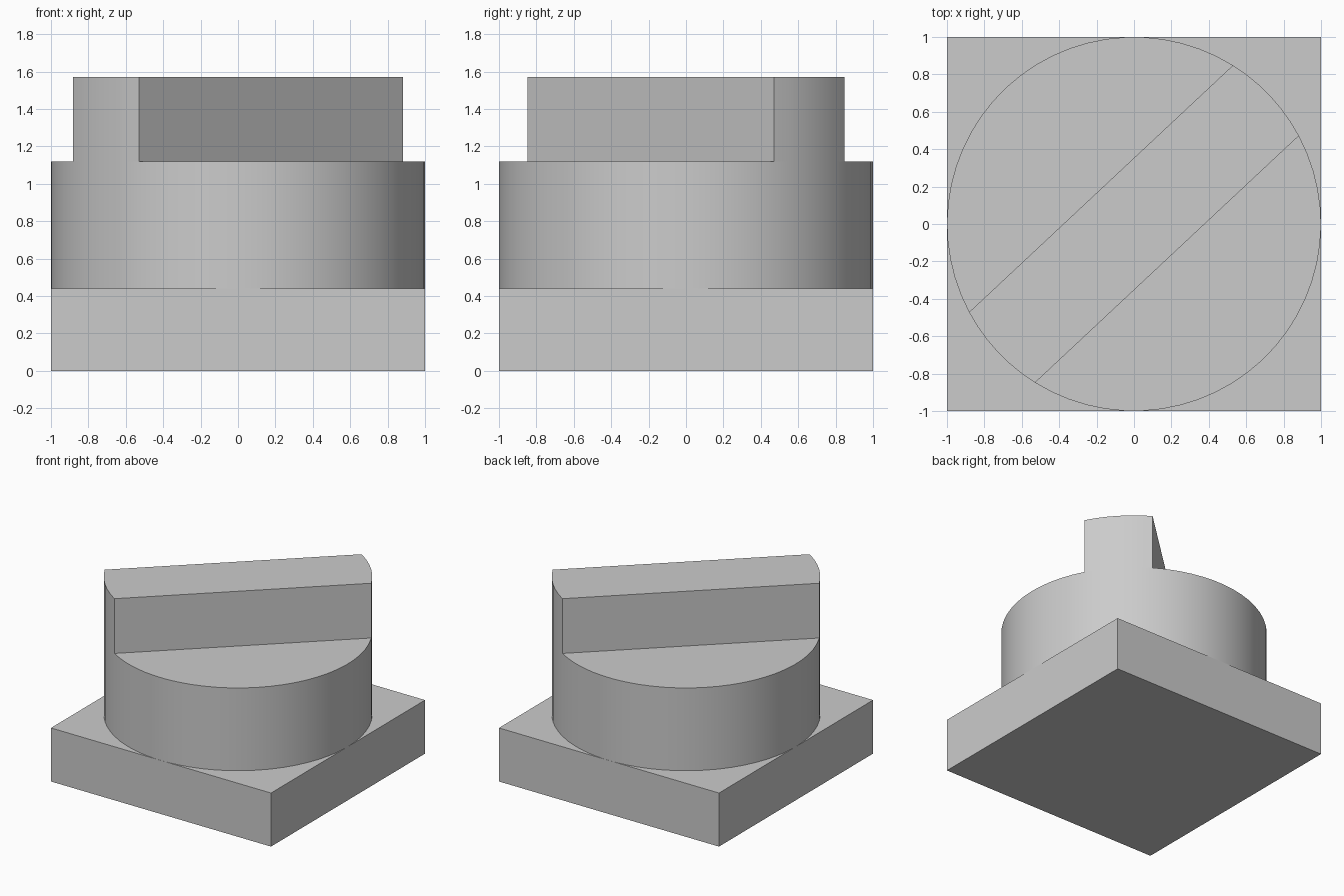
import bpy, bmesh, math

if "Cube" in bpy.data.objects:
    bpy.data.objects.remove(bpy.data.objects["Cube"], do_unlink=True)

BASE_TOP, DISC_TOP, GRIP_TOP = 0.44, 1.12, 1.57
RADIUS = 1.0
GRIP_TURN = math.radians(43.1)      # direction of the grip bar
GRIP_HALF = math.asin(0.258)        # half angle the bar spans on the rim

grey = bpy.data.materials.new("light grey")
grey.use_nodes = True
grey.diffuse_color = (0.6, 0.6, 0.6, 1)
grey.node_tree.nodes["Principled BSDF"].inputs["Base Color"].default_value = (0.6, 0.6, 0.6, 1)


def finish(name, bm):
    bmesh.ops.recalc_face_normals(bm, faces=bm.faces)
    mesh = bpy.data.meshes.new(name)
    bm.to_mesh(mesh)
    bm.free()
    mesh.materials.append(grey)
    obj = bpy.data.objects.new(name, mesh)
    bpy.context.collection.objects.link(obj)
    return obj


def extrude_up(bm, face, height):
    """Extrude one face along z and return the new cap."""
    geom = bmesh.ops.extrude_face_region(bm, geom=[face])["geom"]
    bmesh.ops.translate(bm, vec=(0, 0, height),
                        verts=[g for g in geom if isinstance(g, bmesh.types.BMVert)])
    return next(g for g in geom if isinstance(g, bmesh.types.BMFace))


# Square base with a rectangular shaft socket underneath
bm = bmesh.new()
bmesh.ops.create_cube(bm, size=2)
for v in bm.verts:
    v.co.z = BASE_TOP if v.co.z > 0 else 0
bm.normal_update()
bottom = next(f for f in bm.faces if f.normal.z < -0.9)
bmesh.ops.inset_individual(bm, faces=[bottom], thickness=0.3)
for v in bottom.verts:
    v.co.x = math.copysign(0.25, v.co.x)
    v.co.y = math.copysign(0.37, v.co.y)
extrude_up(bm, bottom, BASE_TOP - 0.005)
finish("base", bm)

# Round knob: rim points land exactly on the corners of the grip bar
bm = bmesh.new()
corners = [-GRIP_HALF, GRIP_HALF, math.pi - GRIP_HALF, math.pi + GRIP_HALF]
steps = [6, 26, 6, 26]
angles, chord_ids = [], []
for i, start in enumerate(corners):
    end = corners[i + 1] if i < 3 else corners[0] + 2 * math.pi
    chord_ids.append(len(angles))
    angles += [start + (end - start) * k / steps[i] for k in range(steps[i])]
rim = [bm.verts.new((RADIUS * math.cos(a + GRIP_TURN),
                     RADIUS * math.sin(a + GRIP_TURN), BASE_TOP)) for a in angles]
top = extrude_up(bm, bm.faces.new(rim), DISC_TOP - BASE_TOP)
bmesh.ops.holes_fill(bm, edges=[e for e in bm.edges if e.is_boundary], sides=0)

# Split the top along both sides of the bar, then raise the middle strip
ring = sorted(top.verts, key=lambda v: (math.atan2(v.co.y, v.co.x) - GRIP_TURN
                                        + GRIP_HALF + 1e-4) % (2 * math.pi))
c = [ring[i] for i in chord_ids]
for a, b in ((c[1], c[2]), (c[3], c[0])):
    bmesh.ops.connect_verts(bm, verts=[a, b])
strip = next(f for f in bm.faces if all(v in f.verts for v in c))
extrude_up(bm, strip, GRIP_TOP - DISC_TOP)
knob = finish("knob_with_grip", bm)

bpy.ops.object.select_all(action='DESELECT')
bpy.context.view_layer.objects.active = knob
knob.select_set(True)
bpy.ops.object.shade_smooth_by_angle(angle=math.radians(30))
